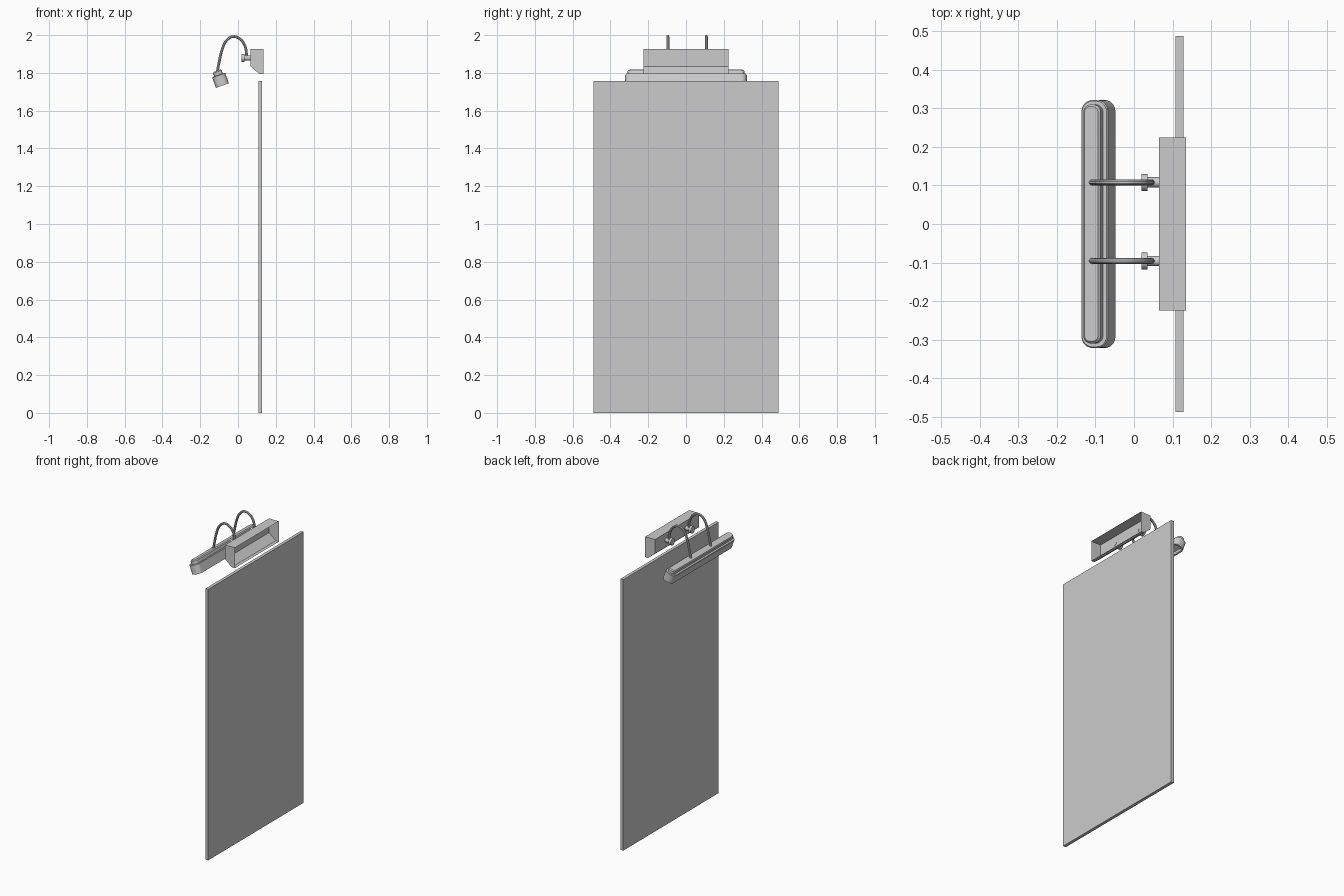
import bpy, bmesh, math
from mathutils import Vector, Matrix

if "Cube" in bpy.data.objects:
    bpy.data.objects.remove(bpy.data.objects["Cube"])

grey = bpy.data.materials.new("neutral_grey")
grey.use_nodes = True
COLOUR = (0.6, 0.6, 0.6, 1)
grey.diffuse_color = COLOUR
grey.node_tree.nodes["Principled BSDF"].inputs["Base Color"].default_value = COLOUR


def finish(name, bm, smooth=False):
    bmesh.ops.recalc_face_normals(bm, faces=bm.faces)
    mesh = bpy.data.meshes.new(name)
    bm.to_mesh(mesh)
    bm.free()
    mesh.materials.append(grey)
    ob = bpy.data.objects.new(name, mesh)
    bpy.context.collection.objects.link(ob)
    if smooth:
        bpy.ops.object.select_all(action="DESELECT")
        ob.select_set(True)
        bpy.context.view_layer.objects.active = ob
        bpy.ops.object.shade_smooth_by_angle(angle=math.radians(35))
    return ob


def rounded_loop(bm, hw, hl, r, z, steps=6):
    """Ring of vertices along a rounded rectangle."""
    ring = []
    for k, (sx, sy) in enumerate([(1, 1), (-1, 1), (-1, -1), (1, -1)]):
        for i in range(steps + 1):
            a = math.pi / 2 * (k + i / steps)
            ring.append(bm.verts.new((sx * (hw - r) + r * math.cos(a),
                                      sy * (hl - r) + r * math.sin(a), z)))
    return ring


def bridge(bm, a, b):
    for i in range(len(a)):
        j = (i + 1) % len(a)
        bm.faces.new((a[i], a[j], b[j], b[i]))


def cylinder(name, x0, x1, r, y, z):
    bm = bmesh.new()
    place = Matrix.Translation(((x0 + x1) / 2, y, z)) @ Matrix.Rotation(math.pi / 2, 4, "Y")
    bmesh.ops.create_cone(bm, cap_ends=True, segments=24, radius1=r, radius2=r,
                          depth=x1 - x0, matrix=place)
    finish(name, bm, True)


# Flat hanging panel
bm = bmesh.new()
bmesh.ops.create_cube(bm, size=1, matrix=Matrix.Translation((0.118, 0, 0.878))
                      @ Matrix.Diagonal((0.02, 0.977, 1.756, 1)))
finish("panel", bm)

# Wall bracket: thin shell open at the back, with a sloped lower edge
profile = [(0.135, 1.927), (0.065, 1.927), (0.065, 1.835), (0.113, 1.795), (0.135, 1.795)]
bm = bmesh.new()
sides = [[bm.verts.new((x, y, z)) for x, z in profile] for y in (-0.225, 0.225)]
for side in sides:
    bm.faces.new(side)
for i in range(len(profile) - 1):
    bm.faces.new((sides[0][i], sides[0][i + 1], sides[1][i + 1], sides[1][i]))
finish("wall_bracket", bm)

# Lamp head: tilted rounded bar with a raised cap and a recessed underside
levels = [(0.027, 0.312, 0.024, -0.03), (0.027, 0.312, 0.024, -0.06),
          (0.0365, 0.322, 0.03, -0.06), (0.0365, 0.322, 0.03, -0.003),
          (0.034, 0.319, 0.028, 0.0), (0.024, 0.31, 0.02, 0.0),
          (0.024, 0.31, 0.02, 0.018), (0.019, 0.305, 0.016, 0.024)]
bm = bmesh.new()
rings = [rounded_loop(bm, *level) for level in levels]
for a, b in zip(rings, rings[1:]):
    bridge(bm, a, b)
bm.faces.new(rings[0])
bm.faces.new(rings[-1])
bm.transform(Matrix.Translation((-0.103, 0, 1.789)) @ Matrix.Rotation(math.radians(-20), 4, "Y"))
finish("lamp_head", bm, True)

# Two bent arms, each with its stub and knob
path = [(-0.11, 1.805), (-0.1, 1.857), (-0.085, 1.92), (-0.062, 1.97), (-0.027, 1.992),
        (0.01, 1.98), (0.037, 1.942), (0.047, 1.88)]
for side, y in (("left", 0.108), ("right", -0.096)):
    curve = bpy.data.curves.new("arm_path", "CURVE")
    curve.dimensions = "3D"
    curve.bevel_depth = 0.0075
    curve.bevel_resolution = 3
    curve.resolution_u = 5
    curve.use_fill_caps = True
    spline = curve.splines.new("BEZIER")
    spline.bezier_points.add(len(path) - 1)
    for point, (x, z) in zip(spline.bezier_points, path):
        point.co = Vector((x, y, z))
        point.handle_left_type = point.handle_right_type = "AUTO"
    temp = bpy.data.objects.new("arm_path", curve)
    bpy.context.collection.objects.link(temp)
    bpy.context.view_layer.update()
    mesh = bpy.data.meshes.new_from_object(temp.evaluated_get(bpy.context.evaluated_depsgraph_get()))
    bm = bmesh.new()
    bm.from_mesh(mesh)
    bpy.data.objects.remove(temp)
    bpy.data.meshes.remove(mesh)
    finish(side + "_arm", bm, True)
    cylinder(side + "_stub", 0.03, 0.066, 0.0135, y, 1.879)
    cylinder(side + "_knob", 0.019, 0.035, 0.022, y, 1.879)
